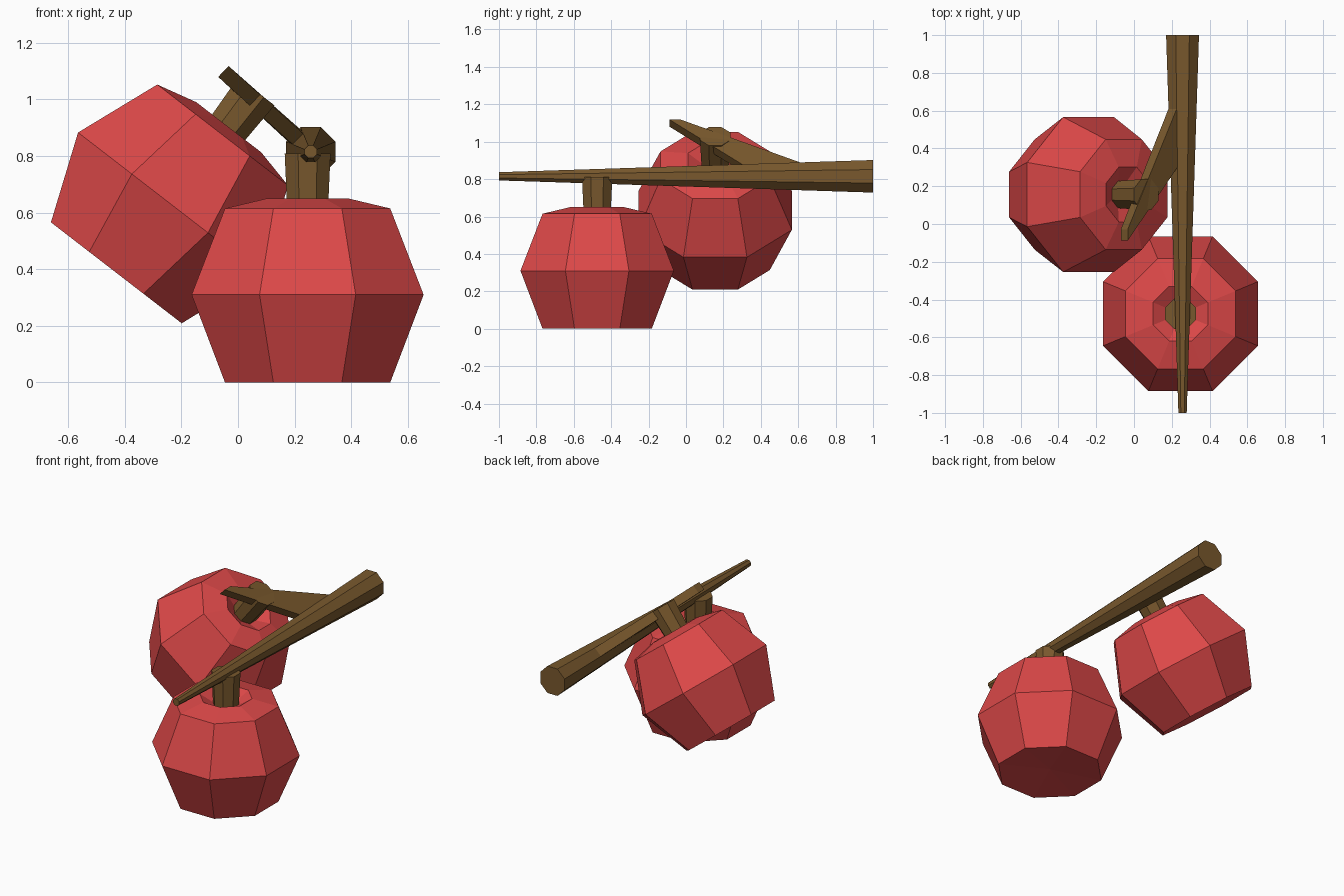
import bpy, math
from mathutils import Matrix, Vector

if "Cube" in bpy.data.objects:
    bpy.data.objects.remove(bpy.data.objects["Cube"])


def material(name, rgb):
    m = bpy.data.materials.new(name)
    m.diffuse_color = (*rgb, 1)
    m.use_nodes = True
    m.node_tree.nodes["Principled BSDF"].inputs["Base Color"].default_value = m.diffuse_color
    return m


RED = material("apple red", (0.72, 0.065, 0.065))
BROWN = material("bark brown", (0.19, 0.098, 0.026))


def add(name, verts, faces, mat, matrix=Matrix()):
    me = bpy.data.meshes.new(name)
    me.from_pydata(verts, [], faces)
    me.materials.append(mat)
    ob = bpy.data.objects.new(name, me)
    bpy.context.collection.objects.link(ob)
    ob.matrix_world = matrix
    return ob


def lathe(name, profile, mat, matrix, bottom=None, top=None, sides=8):
    """Octagonal loft; profile = (flat-side radius, z). Optional dimpled end centres."""
    verts, faces = [], []
    for r, z in profile:
        for i in range(sides):
            a = (i + 0.5) * 2 * math.pi / sides
            R = r / math.cos(math.pi / sides)
            verts.append((R * math.cos(a), R * math.sin(a), z))
    n = len(profile)
    for k in range(n - 1):
        for i in range(sides):
            j = (i + 1) % sides
            a, b = k * sides, (k + 1) * sides
            faces.append((a + i, a + j, b + j, b + i))
    last = (n - 1) * sides
    for z, base, flip in ((bottom, 0, True), (top, last, False)):
        ring = [base + i for i in range(sides)]
        if z is None:
            faces.append(ring[::-1] if flip else ring)
        else:
            c = len(verts)
            verts.append((0, 0, z))
            for i in range(sides):
                p, q = ring[i], ring[(i + 1) % sides]
                faces.append((q, p, c) if flip else (p, q, c))
    return add(name, verts, faces, mat, matrix)


# Two apples with stems: one upright, one tilted
placements = {
    "front": Matrix.Translation((0.246, -0.475, 0)),
    "back": Matrix.Translation((-0.43, 0.156, 0.3875)) @ Matrix.Rotation(math.radians(37.66), 4, 'Y'),
}
for side, mx in placements.items():
    lathe(side + "_apple", [(0.292, 0), (0.41, 0.31), (0.292, 0.615), (0.145, 0.65)],
          RED, mx, bottom=0.02, top=0.56)
    lathe(side + "_stem", [(0.069, 0.54), (0.081, 0.81)], BROWN, mx)

# Main branch, tapering towards the front
CX, CZ = 0.257, 0.815
lathe("main_branch", [(0.087, -1), (0.022, 1)], BROWN,
      Matrix.Translation((CX, 0, CZ)) @ Matrix.Rotation(math.radians(90), 4, 'X'))


# Side twig growing from the upper left facet of the main branch
def facet(y):
    h = 0.0545 + 0.0325 * y
    k = h * math.tan(math.pi / 8)
    return [(CX - k, y, CZ + h), (CX - h, y, CZ + k)]


u0, l0 = facet(0.30)
u1, l1 = facet(0.61)
verts = [u0, l0, l1, u1,
         (-0.033, -0.088, 1.118), (-0.07, -0.088, 1.08),
         (-0.07, -0.028, 1.08), (-0.033, -0.028, 1.118)]
faces = [(3, 2, 1, 0), (4, 5, 6, 7)] + [(i, (i + 1) % 4, 4 + (i + 1) % 4, 4 + i) for i in range(4)]
add("side_twig", verts, faces, BROWN)
